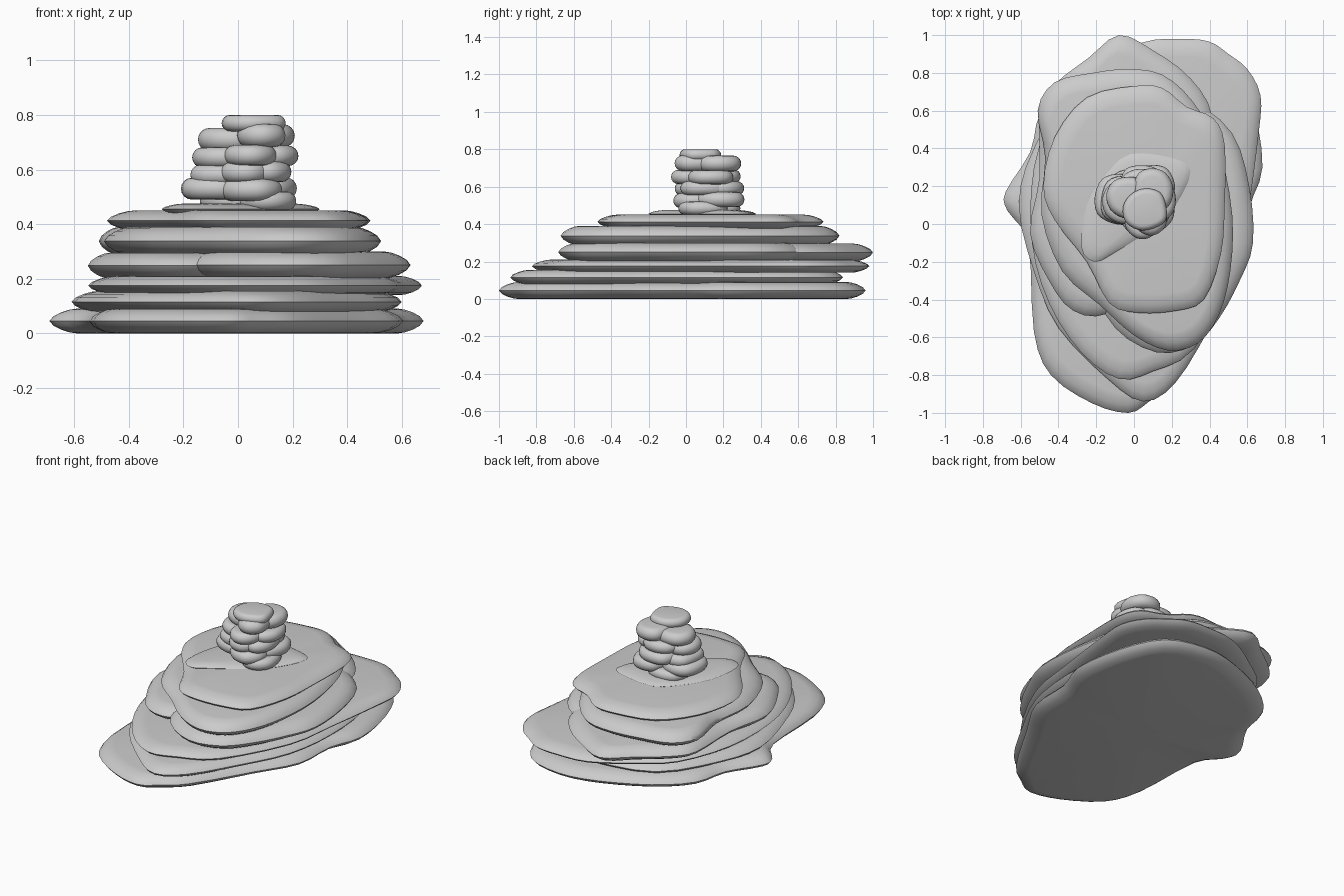
import bpy
import bmesh
import math
import random
from mathutils import Vector

random.seed(4)

default_cube = bpy.data.objects.get("Cube")
if default_cube:
    bpy.data.objects.remove(default_cube)

stone = bpy.data.materials.new("stone grey")
stone.use_nodes = True
stone.diffuse_color = (0.6, 0.6, 0.6, 1)
stone.node_tree.nodes["Principled BSDF"].inputs["Base Color"].default_value = stone.diffuse_color


def smooth_loop(points, steps=3):
    """Round a closed outline with a Catmull-Rom curve."""
    pts = [Vector(p) for p in points]
    count = len(pts)
    result = []
    for i in range(count):
        before, start, end, after = (pts[(i + k) % count] for k in (-1, 0, 1, 2))
        for s in range(steps):
            t = s / steps
            tangent_in = (end - before) / 2
            tangent_out = (after - start) / 2
            result.append(start * (2*t**3 - 3*t**2 + 1) + end * (3*t**2 - 2*t**3)
                          + tangent_in * (t**3 - 2*t**2 + t) + tangent_out * (t**3 - t**2))
    return result


def round_rim(angle):
    return 1 - math.cos(angle)


def worn_rim(angle):
    return abs(math.sin(angle)) ** 1.6 * 0.5 + round_rim(angle) * 0.5


def make_stone(name, outline, bottom, top, roundness, rim):
    """Stack inset copies of an outline into one stone with a shaped rim."""
    loop = smooth_loop(outline)
    centre = sum(loop, Vector((0, 0))) / len(loop)
    middle, half = (bottom + top) / 2, (top - bottom) / 2
    bm = bmesh.new()
    rings = []
    levels = 8
    for k in range(levels + 1):
        angle = math.pi * (k / levels - 0.5)
        inset = roundness * rim(angle)
        ring = []
        for p in loop:
            outward = p - centre
            flat = p - outward.normalized() * min(inset, outward.length * 0.7)
            ring.append(bm.verts.new((flat.x, flat.y, middle + half * math.sin(angle))))
        rings.append(ring)
    for low, high in zip(rings, rings[1:]):
        for i in range(len(loop)):
            j = (i + 1) % len(loop)
            bm.faces.new((low[i], low[j], high[j], high[i]))
    # close both caps with a fan to the centre
    for ring, z in ((rings[0], bottom), (rings[-1], top)):
        hub = bm.verts.new((centre.x, centre.y, z))
        for i in range(len(ring)):
            bm.faces.new((ring[i], ring[(i + 1) % len(ring)], hub))
    bmesh.ops.recalc_face_normals(bm, faces=bm.faces)
    mesh = bpy.data.meshes.new(name)
    bm.to_mesh(mesh)
    bm.free()
    mesh.materials.append(stone)
    obj = bpy.data.objects.new(name, mesh)
    bpy.context.collection.objects.link(obj)
    bpy.ops.object.select_all(action="DESELECT")
    obj.select_set(True)
    bpy.context.view_layer.objects.active = obj
    bpy.ops.object.shade_smooth_by_angle(angle=math.radians(60))


def slab(name, bottom, top, outline):
    make_stone(name, outline, bottom, top, 0.1, worn_rim)


def pebble(name, bottom, top, left, right, front, back):
    """Small rounded stone filling a box, with a slightly uneven outline."""
    outline = []
    for i in range(9):
        a = math.tau * i / 9 + 0.2
        r = random.uniform(0.98, 1.08)
        square = (abs(math.cos(a)) ** 2.4 + abs(math.sin(a)) ** 2.4) ** (-1 / 2.4)
        outline.append(((left + right) / 2 + (right - left) / 2 * r * square * math.cos(a),
                        (front + back) / 2 + (back - front) / 2 * r * square * math.sin(a)))
    make_stone(name, outline, bottom, top, (top - bottom) / 2, round_rim)


# Broad slabs of the base, bottom to top
slab("base_slab", 0, .09, [
    (.25, .96), (.5, .88), (.63, .62), (.68, .3), (.61, .08), (.59, -.2), (.44, -.46),
    (.22, -.82), (.08, -.94), (-.03, -1), (-.22, -.95), (-.44, -.8), (-.53, -.57), (-.56, -.1),
    (-.67, .07), (-.68, .17), (-.55, .38), (-.49, .6), (-.3, .78), (0, .92)])
slab("second_slab", .075, .155, [
    (.1, .83), (.4, .8), (.56, .5), (.6, .1), (.55, -.25), (.4, -.55), (.22, -.84),
    (.05, -.94), (-.14, -.82), (-.4, -.55), (-.53, -.25), (-.61, .1), (-.53, .4), (-.3, .74)])
slab("third_slab", .14, .21, [
    (.04, .96), (.25, .98), (.4, .965), (.5, .9), (.6, .82), (.67, .68), (.66, .48), (.61, .1),
    (.55, -.25), (.32, -.66), (.1, -.78), (-.08, -.82), (-.28, -.68), (-.45, -.42), (-.54, -.1),
    (-.53, .3), (-.4, .65), (-.2, .82)])
slab("fourth_slab_back", .2, .295, [
    (-.08, 1), (.1, .92), (.3, .77), (.42, .55), (.42, .1), (.25, -.25), (-.12, -.47),
    (-.32, -.46), (-.45, -.3), (-.55, -.05), (-.5, .25), (-.5, .6), (-.42, .74), (-.24, .88)])
slab("fourth_slab_front", .2, .3, [
    (.3, .64), (.52, .48), (.61, .2), (.63, -.1), (.56, -.3), (.45, -.5), (.32, -.64),
    (.12, -.68), (-.1, -.55), (-.2, -.3), (-.15, .2), (.05, .55)])
slab("fifth_slab", .285, .39, [
    (-.03, .82), (.15, .79), (.31, .65), (.45, .4), (.52, .05), (.51, -.25), (.45, -.48),
    (.34, -.63), (.18, -.67), (0, -.59), (-.18, -.43), (-.38, -.25), (-.49, .05),
    (-.47, .35), (-.51, .6), (-.42, .75), (-.22, .8)])
slab("sixth_slab", .375, .45, [
    (0, .73), (.15, .72), (.28, .62), (.42, .56), (.48, .42), (.48, .1), (.46, -.16),
    (.37, -.4), (.22, -.46), (.02, -.47), (-.13, -.42), (-.25, -.2), (-.42, .02),
    (-.48, .2), (-.42, .46), (-.25, .67)])
slab("cap_slab", .435, .475, [
    (-.02, .37), (.2, .35), (.3, .28), (.22, .1), (.1, -.02), (-.1, -.15),
    (-.21, -.2), (-.28, -.12), (-.25, .1), (-.15, .26)])

# Pebble tower: each course has a bottom, a top and its stones' extents
courses = {
    "first": (.45, .52, [(0, .21, -.03, .22), (-.14, .12, .04, .29)]),
    "second": (.485, .565, [(-.2, .04, .0, .26), (-.06, .16, -.06, .18), (0, .21, .06, .31)]),
    "third": (.55, .625, [(-.17, .05, .0, .25), (-.06, .12, -.06, .18), (.02, .19, -.02, .23),
                          (-.07, .17, .08, .31)]),
    "fourth": (.61, .685, [(-.16, .06, 0, .23), (-.05, .14, -.08, .16), (.03, .22, .02, .25),
                           (-.08, .15, .08, .29)]),
    "fifth": (.675, .76, [(-.14, .08, .03, .25), (0, .17, -.06, .16), (0, .2, .06, .29)]),
    "top": (.74, .8, [(-.05, .17, -.03, .18)]),
}
for course, (bottom, top, stones) in courses.items():
    for number, extents in enumerate(stones, 1):
        lift = random.uniform(-0.008, 0.008) if len(stones) > 2 else 0
        pebble(f"{course}_course_pebble_{number}", bottom + lift, top + lift, *extents)
